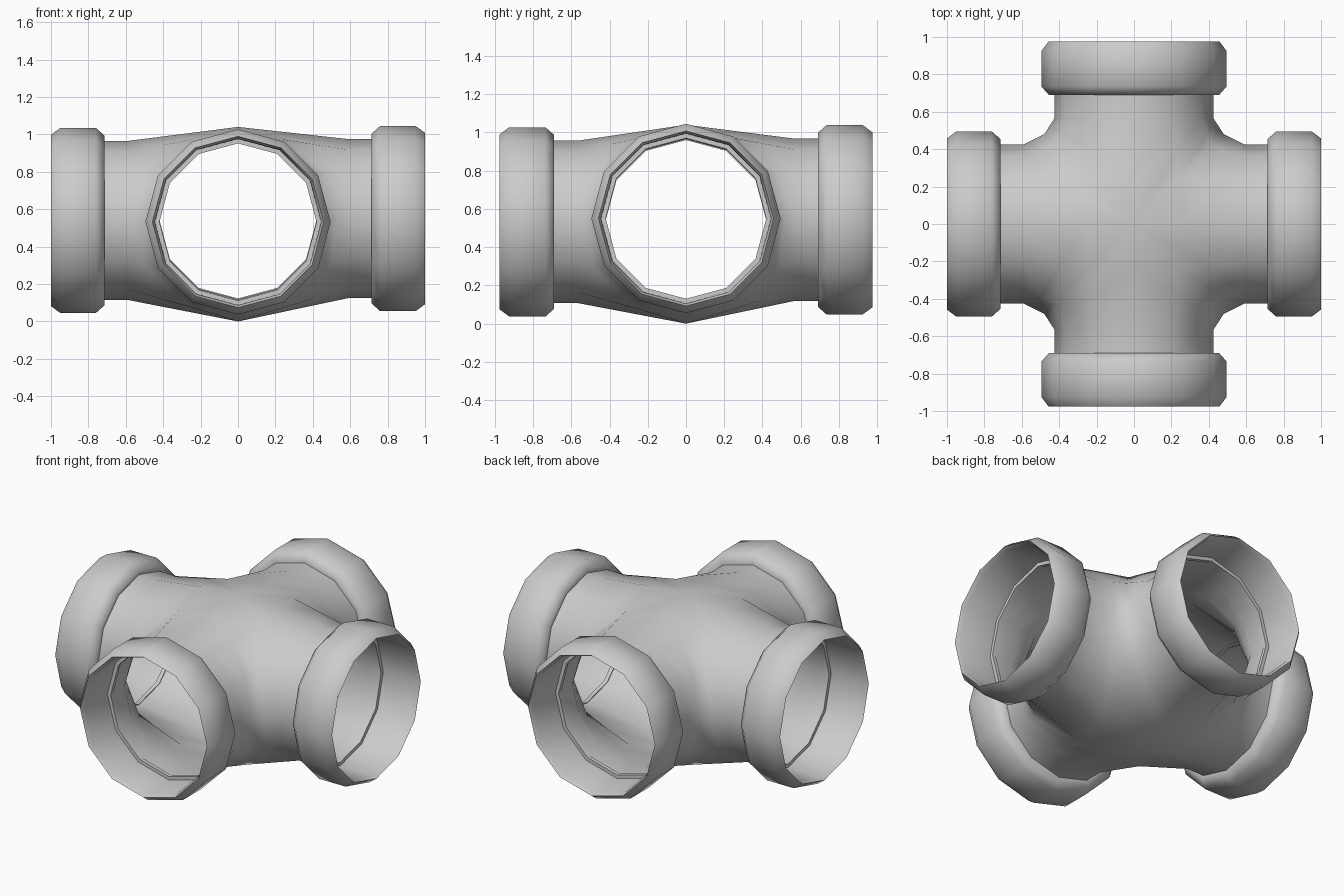
import bpy
import bmesh
from math import cos, sin, pi, radians
from mathutils import Vector

if "Cube" in bpy.data.objects:
    bpy.data.objects.remove(bpy.data.objects["Cube"], do_unlink=True)

SIDES = 12
PIPE_R = 0.425
MID_Z = 0.54
UP = Vector((0, 0, 1))

metal = bpy.data.materials.new("grey_metal")
metal.use_nodes = True
grey = (0.6, 0.6, 0.6, 1)
metal.diffuse_color = grey
metal.node_tree.nodes["Principled BSDF"].inputs["Base Color"].default_value = grey

# name, direction, tip distance, height of the arm axis
ARMS = [
    ("left", Vector((1, 0, 0)), 1.0, 0.55),
    ("right", Vector((-1, 0, 0)), 1.0, 0.54),
    ("front", Vector((0, -1, 0)), 0.975, 0.532),
    ("back", Vector((0, 1, 0)), 0.975, 0.543),
]
ANGLES = [2 * pi * i / SIDES for i in range(SIDES)]


def ring(d, dist, radius, z):
    side = UP.cross(d)
    return [d * dist + side * radius * cos(a) + UP * (z + radius * sin(a)) for a in ANGLES]


def mitre(d):
    """Ring where an arm meets its two neighbours, swollen at the middle."""
    side = UP.cross(d)
    points = []
    for a in ANGLES:
        p = 0.48 * cos(a)
        height = (0.5 if sin(a) > 0 else 0.54) * sin(a)
        points.append(d * abs(p) + side * p + UP * (MID_Z + height))
    return points


def loft(bm, rings, closed=False):
    rows = [[bm.verts.new(p) for p in r] for r in rings]
    if closed:
        rows.append(rows[0])
    for a, b in zip(rows, rows[1:]):
        for i in range(SIDES):
            j = (i + 1) % SIDES
            bm.faces.new((a[i], a[j], b[j], b[i]))


def finish(bm, name, angle):
    bmesh.ops.remove_doubles(bm, verts=bm.verts[:], dist=0.0005)
    mesh = bpy.data.meshes.new(name)
    bm.to_mesh(mesh)
    bm.free()
    mesh.materials.append(metal)
    mesh.shade_smooth()
    mesh.set_sharp_from_angle(angle=radians(angle))
    bpy.context.collection.objects.link(bpy.data.objects.new(name, mesh))


# Hollow cross body: four arms sharing mitred, filleted joints
body = bmesh.new()
for name, d, tip, z in ARMS:
    start = mitre(d)
    neck = ring(d, tip - 0.41, PIPE_R, z)
    middle = [a.lerp(b, 0.45) for a, b in zip(start, neck)]
    loft(body, [start, middle, neck, ring(d, tip - 0.265, PIPE_R, z)])
finish(body, "cross_body", 65)

# Chamfered collars with an inner socket; (distance back from tip, radius)
COLLAR = [(0.285, 0.42), (0.285, 0.455), (0.24, 0.495), (0.05, 0.495),
          (0, 0.458), (0.03, 0.445), (0.26, 0.443), (0.26, 0.42)]
for name, d, tip, z in ARMS:
    bm = bmesh.new()
    loft(bm, [ring(d, tip - back, r, z) for back, r in COLLAR], closed=True)
    finish(bm, name + "_collar", 50)
